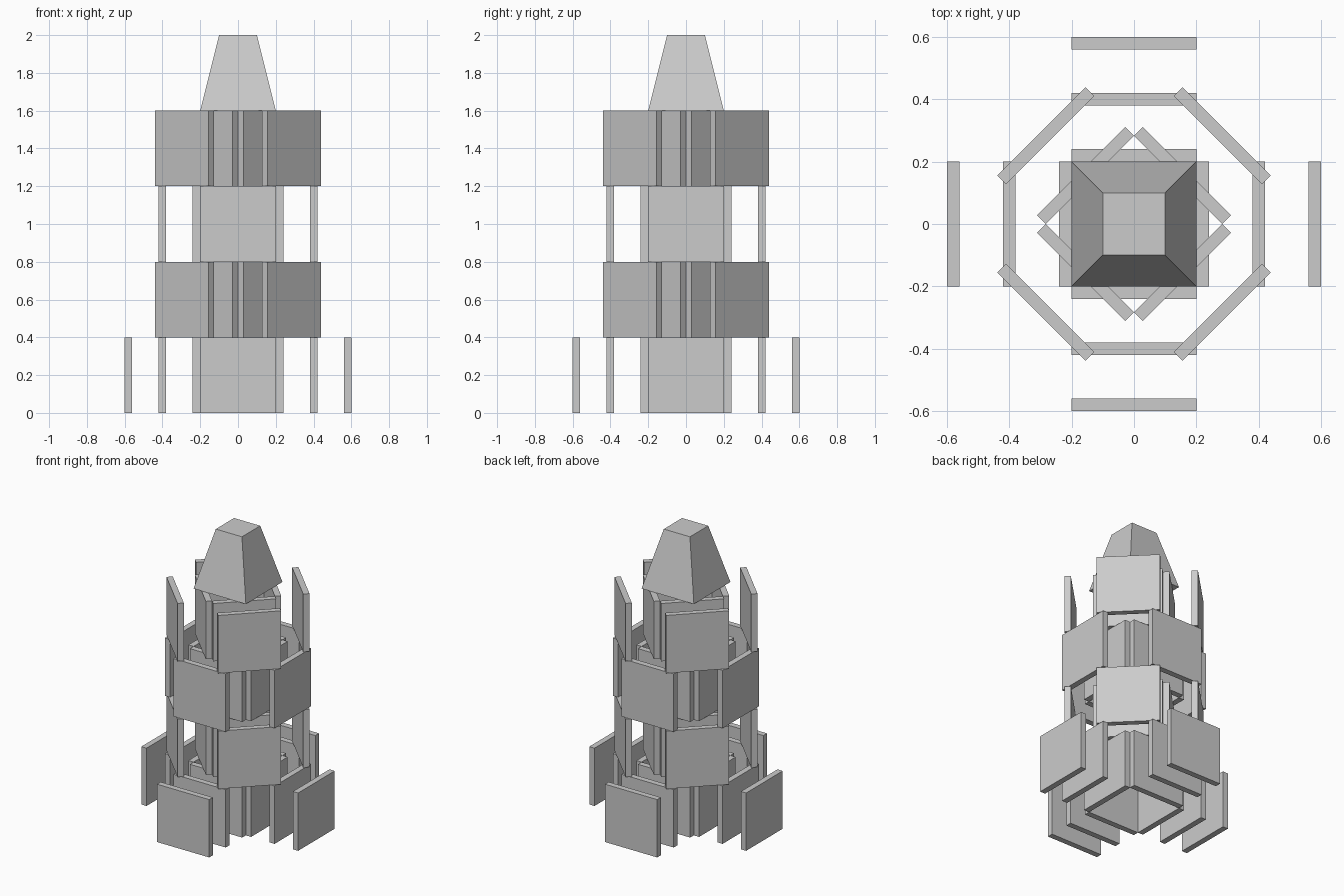
import bpy
import math
from mathutils import Matrix

if "Cube" in bpy.data.objects:
    bpy.data.objects.remove(bpy.data.objects["Cube"])

SIZE, THICK = 0.4, 0.04  # square panel side and thickness


def panel(name, radius, angle, z):
    """Upright square panel facing outward at the given angle."""
    bpy.ops.mesh.primitive_cube_add(size=1)
    ob = bpy.context.object
    ob.name = name
    ob.data.transform(Matrix.Rotation(angle, 4, 'Z')
                      @ Matrix.Translation((radius, 0, z + SIZE / 2))
                      @ Matrix.Diagonal((THICK, SIZE, SIZE, 1)))


def ring(name, radius, offset, z):
    for i in range(4):
        panel(f"{name}_{i + 1}", radius, offset + i * math.pi / 2, z)


# Four stages of inner and outer panels, every second stage turned 45 degrees
for stage in range(4):
    turn = math.pi / 4 * (stage % 2)
    ring(f"stage_{stage + 1}_core_panel", 0.22, turn, stage * SIZE)
    ring(f"stage_{stage + 1}_outer_panel", 0.40, turn, stage * SIZE)

# Outermost fins around the base
ring("base_fin", 0.58, 0, 0)

# Tapered square nose
bpy.ops.mesh.primitive_cone_add(vertices=4, radius1=0.2 * math.sqrt(2),
                                radius2=0.1 * math.sqrt(2), depth=0.4)
nose = bpy.context.object
nose.name = "nose_cap"
nose.data.transform(Matrix.Translation((0, 0, 1.8)) @ Matrix.Rotation(math.pi / 4, 4, 'Z'))
